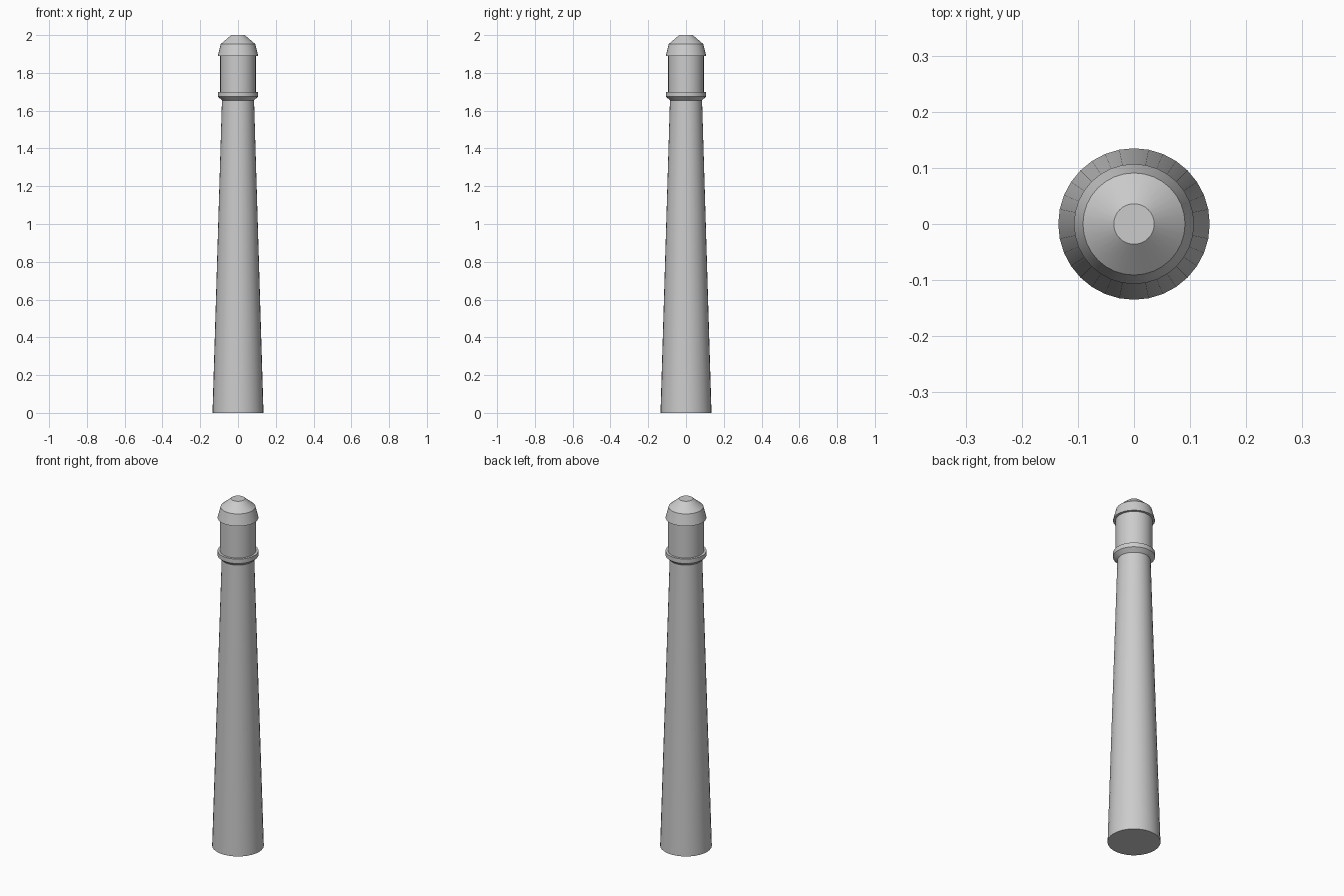
import bpy
import bmesh
from math import cos, sin, tau, radians

if "Cube" in bpy.data.objects:
    bpy.data.objects.remove(bpy.data.objects["Cube"])

SIDES = 32


def lathe(name, profile, cap_bottom=False, cap_top=False):
    """Revolve (radius, z) points about the z axis."""
    bm = bmesh.new()
    rings = [[bm.verts.new((r * cos(tau * i / SIDES), r * sin(tau * i / SIDES), z))
              for i in range(SIDES)] for r, z in profile]
    for low, high in zip(rings, rings[1:]):
        for i in range(SIDES):
            j = (i + 1) % SIDES
            bm.faces.new((low[i], low[j], high[j], high[i]))
    if cap_bottom:
        bm.faces.new(rings[0][::-1])
    if cap_top:
        bm.faces.new(rings[-1])
    mesh = bpy.data.meshes.new(name)
    bm.to_mesh(mesh)
    bm.free()
    obj = bpy.data.objects.new(name, mesh)
    bpy.context.collection.objects.link(obj)
    bpy.ops.object.select_all(action='DESELECT')
    obj.select_set(True)
    bpy.context.view_layer.objects.active = obj
    bpy.ops.object.shade_smooth_by_angle(angle=radians(30))
    return obj


# Tapered shaft with closed foot
lathe("shaft", [(0.135, 0.0), (0.085, 1.655)], cap_bottom=True)

# Collar: flared underside, straight band, flat top
lathe("collar", [(0.085, 1.655), (0.107, 1.675), (0.107, 1.70), (0.094, 1.70)])

# Straight neck
lathe("neck", [(0.094, 1.70), (0.094, 1.89)])

# Overhanging faceted cap
lathe("cap", [(0.094, 1.89), (0.107, 1.89), (0.091, 1.953), (0.036, 2.0)], cap_top=True)
